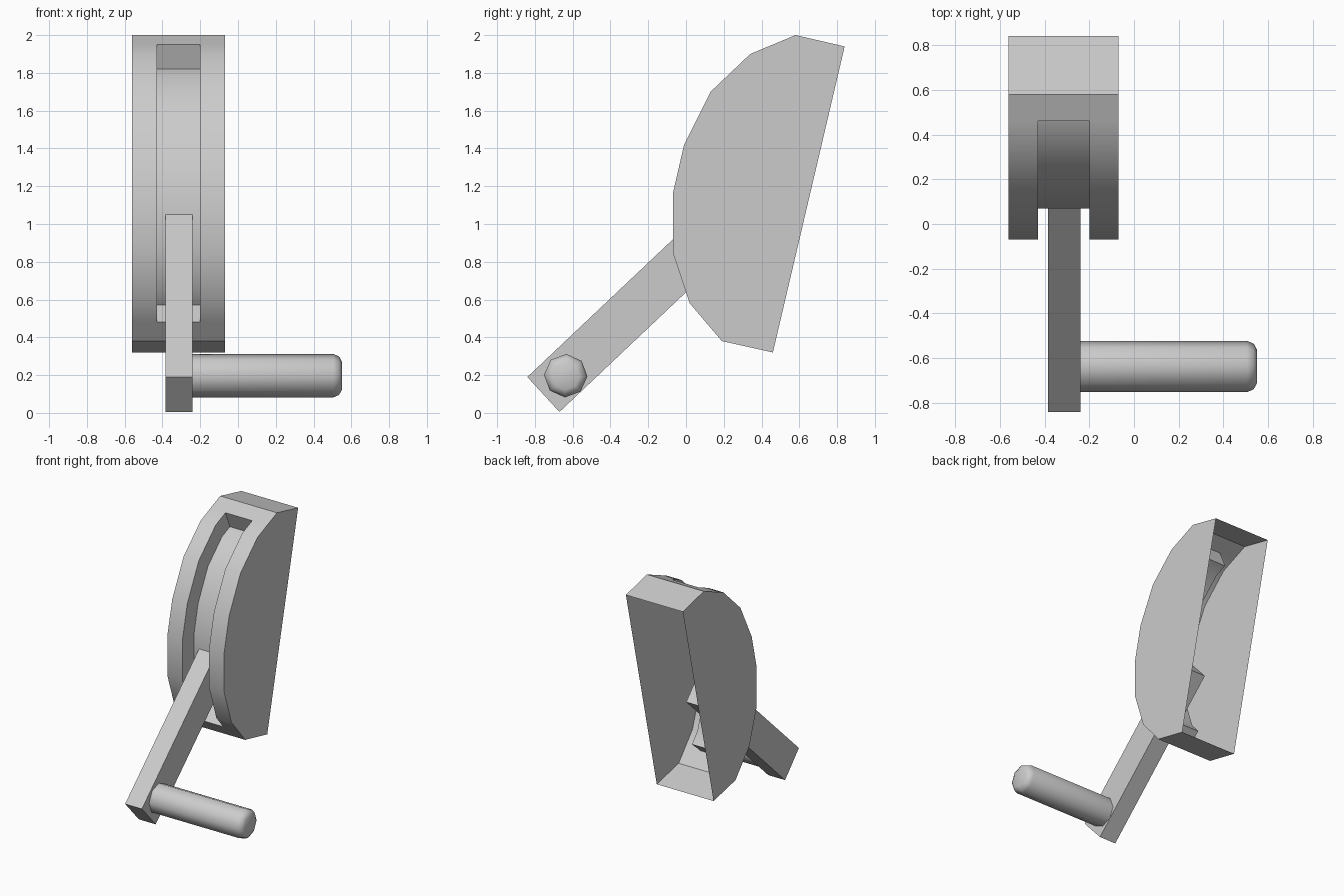
import bpy, bmesh, math
from mathutils import Vector, Matrix

if "Cube" in bpy.data.objects:
    bpy.data.objects.remove(bpy.data.objects["Cube"])


def finish(bm, name, angle=None):
    me = bpy.data.meshes.new(name)
    bm.to_mesh(me)
    bm.free()
    ob = bpy.data.objects.new(name, me)
    bpy.context.collection.objects.link(ob)
    if angle:
        bpy.ops.object.select_all(action='DESELECT')
        ob.select_set(True)
        bpy.context.view_layer.objects.active = ob
        bpy.ops.object.shade_smooth_by_angle(angle=math.radians(angle))
    return ob


# Housing: half-round shell with an open back and a recessed slot along its rim
profile = [Vector(p) for p in [
    (0.46, 0.32), (0.19, 0.38), (0.02, 0.58), (-0.07, 0.85), (-0.07, 1.16),
    (-0.01, 1.42), (0.13, 1.70), (0.34, 1.90), (0.58, 2.00), (0.84, 1.94)]]
profile.insert(2, (profile[1] + profile[2]) / 2)      # lower slot end
profile.insert(9, (profile[8] + profile[9]) / 2)      # upper slot end
first, last, depth = 2, 9, 0.14
columns = [-0.56, -0.43, -0.20, -0.07]

bm = bmesh.new()
rows = [[bm.verts.new((x, p.x, p.y)) for x in columns] for p in profile]
for i in range(len(rows) - 1):
    for j in range(3):
        if j == 1 and first <= i < last:
            continue
        bm.faces.new((rows[i][j], rows[i][j + 1], rows[i + 1][j + 1], rows[i + 1][j]))


def inward(a, b):
    d = (b - a).normalized()
    return Vector((d.y, -d.x))


# Slot floor follows the rim at a constant depth
floor = []
for i in range(first, last + 1):
    n1 = inward(profile[i - 1], profile[i])
    n2 = inward(profile[i], profile[i + 1])
    n = (n1 + n2).normalized()
    q = profile[i] + n * depth / n.dot(n1)
    floor.append([bm.verts.new((x, q.x, q.y)) for x in columns[1:3]])
for k in range(len(floor) - 1):
    r0, r1, f0, f1 = rows[first + k], rows[first + k + 1], floor[k], floor[k + 1]
    bm.faces.new((f0[0], f0[1], f1[1], f1[0]))
    bm.faces.new((r0[1], f0[0], f1[0], r1[1]))
    bm.faces.new((f0[1], r0[2], r1[2], f1[1]))
bm.faces.new((rows[first][1], rows[first][2], floor[0][1], floor[0][0]))
bm.faces.new((floor[-1][0], floor[-1][1], rows[last][2], rows[last][1]))
# Flat sides
bm.faces.new([r[0] for r in rows])
right_side = bm.faces.new([r[3] for r in reversed(rows)])
bmesh.ops.recalc_face_normals(bm, faces=bm.faces)
bm.normal_update()
if right_side.normal.x < 0:
    bmesh.ops.reverse_faces(bm, faces=bm.faces)
finish(bm, "housing", 30)

# Crank arm: slanted bar passing through the slot floor
bm = bmesh.new()
outline = [(-0.84, 0.19), (-0.67, 0.005), (0.34, 0.96), (0.17, 1.145)]
face = bm.faces.new([bm.verts.new((-0.385, y, z)) for y, z in outline])
ext = bmesh.ops.extrude_face_region(bm, geom=[face])
bmesh.ops.translate(bm, vec=(0.145, 0, 0),
                    verts=[v for v in ext["geom"] if isinstance(v, bmesh.types.BMVert)])
bmesh.ops.recalc_face_normals(bm, faces=bm.faces)
finish(bm, "crank_arm")

# Handle: eight-sided grip with a tapered end
bm = bmesh.new()
rings = []
for x, r in [(-0.24, 0.115), (0.505, 0.115), (0.535, 0.102), (0.55, 0.075)]:
    rings.append([bm.verts.new((x, -0.637 + r * math.cos(a), 0.197 + r * math.sin(a)))
                  for a in [math.radians(45 * k - 2) for k in range(8)]])
for a, b in zip(rings, rings[1:]):
    for k in range(8):
        n = (k + 1) % 8
        bm.faces.new((a[k], a[n], b[n], b[k]))
bm.faces.new(rings[0])
bm.faces.new(rings[-1])
bmesh.ops.recalc_face_normals(bm, faces=bm.faces)
finish(bm, "handle", 70)
